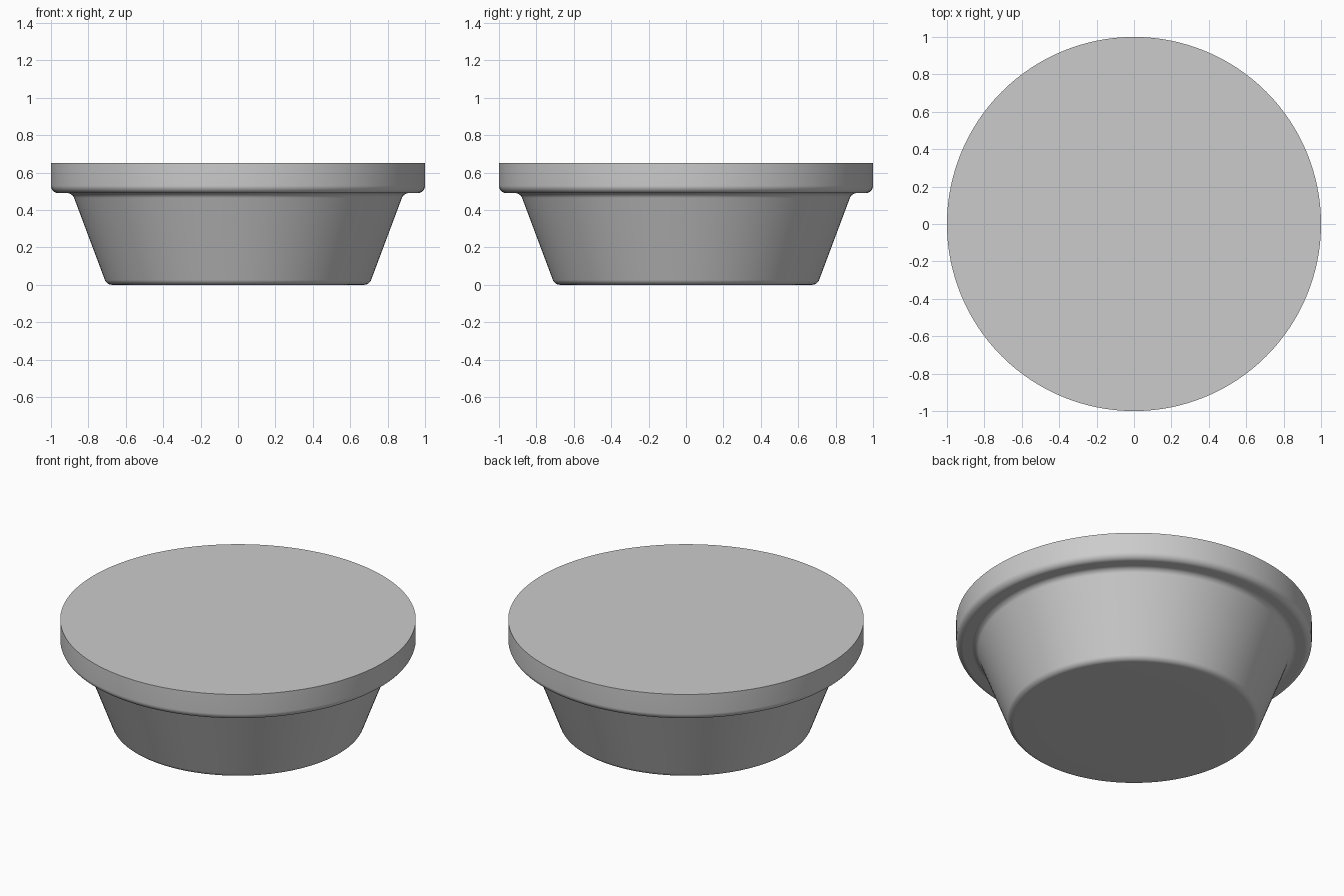
import bpy, bmesh, math
from mathutils import Vector

if "Cube" in bpy.data.objects:
    bpy.data.objects.remove(bpy.data.objects["Cube"], do_unlink=True)

SEGMENTS = 128


def make_material(name, colour):
    mat = bpy.data.materials.new(name)
    mat.use_nodes = True
    mat.diffuse_color = colour
    mat.node_tree.nodes["Principled BSDF"].inputs["Base Color"].default_value = colour
    return mat


def round_corners(points, steps=8):
    """Replace each (radius, height, fillet) corner with a tangent arc."""
    out = []
    for i, (r, z, fillet) in enumerate(points):
        corner = Vector((r, z))
        if fillet == 0:
            out.append(corner)
            continue
        a = (Vector(points[i - 1][:2]) - corner).normalized()
        b = (Vector(points[i + 1][:2]) - corner).normalized()
        half = math.acos(a.dot(b)) / 2
        centre = corner + (a + b).normalized() * fillet / math.sin(half)
        reach = fillet / math.tan(half)
        start, end = corner + a * reach - centre, corner + b * reach - centre
        for s in range(steps + 1):
            out.append(centre + start.lerp(end, s / steps).normalized() * fillet)
    return out


def lathe(name, profile, mat):
    bm = bmesh.new()
    # One ring of vertices for each profile point
    angles = [math.tau * i / SEGMENTS for i in range(SEGMENTS)]
    rings = [[bm.verts.new((p.x * math.cos(t), p.x * math.sin(t), p.y)) for t in angles]
             for p in profile]
    for low, high in zip(rings, rings[1:]):
        for i in range(SEGMENTS):
            j = (i + 1) % SEGMENTS
            bm.faces.new((low[i], low[j], high[j], high[i]))
    # Flat base and top
    bm.faces.new(rings[0][::-1])
    bm.faces.new(rings[-1])
    mesh = bpy.data.meshes.new(name)
    bm.to_mesh(mesh)
    bm.free()
    mesh.materials.append(mat)
    obj = bpy.data.objects.new(name, mesh)
    bpy.context.collection.objects.link(obj)
    bpy.ops.object.select_all(action="DESELECT")
    obj.select_set(True)
    bpy.context.view_layer.objects.active = obj
    bpy.ops.object.shade_smooth_by_angle(angle=math.radians(30))


# Tapered plug with a wide rim: base, base edge, neck, rim underside, top edge
outline = [
    (0.4, 0, 0),
    (0.702, 0, 0.04),
    (0.886, 0.49, 0.04),
    (1, 0.49, 0.04),
    (1, 0.652, 0),
]
lathe("tapered_plug", round_corners(outline), make_material("neutral grey", (0.6, 0.6, 0.6, 1)))
